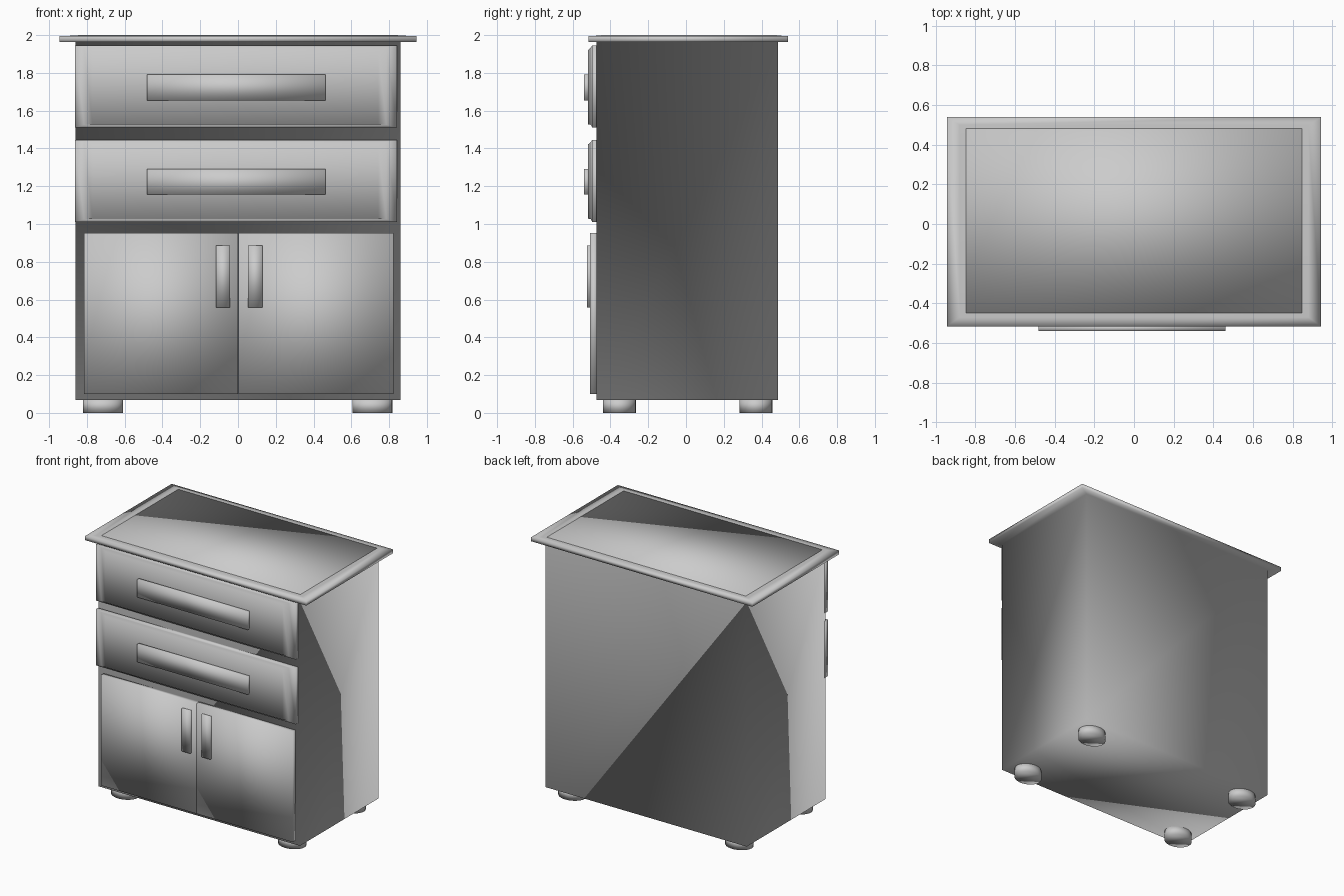
import bpy, bmesh

if "Cube" in bpy.data.objects:
    bpy.data.objects.remove(bpy.data.objects["Cube"])


def finish(name, bm):
    # fully smooth shading: the style rounds the normals across every corner
    bmesh.ops.recalc_face_normals(bm, faces=bm.faces)
    for f in bm.faces:
        f.smooth = True
    me = bpy.data.meshes.new(name)
    bm.to_mesh(me)
    bm.free()
    ob = bpy.data.objects.new(name, me)
    bpy.context.collection.objects.link(ob)
    return ob


def box(name, x, y, z):
    bm = bmesh.new()
    bmesh.ops.create_cube(bm, size=1)
    for v in bm.verts:
        for i, (lo, hi) in enumerate((x, y, z)):
            v.co[i] = lo if v.co[i] < 0 else hi
    return finish(name, bm)


def loft(name, loops):
    # bridge successive four-corner loops and cap the ends
    bm = bmesh.new()
    rings = [[bm.verts.new(c) for c in loop] for loop in loops]
    for a, b in zip(rings, rings[1:]):
        for i in range(4):
            j = (i + 1) % 4
            bm.faces.new((a[i], a[j], b[j], b[i]))
    bm.faces.new(rings[0])
    bm.faces.new(rings[-1])
    return finish(name, bm)


def front_rect(x0, x1, z0, z1, y):
    return [(x0, y, z0), (x1, y, z0), (x1, y, z1), (x0, y, z1)]


def top_rect(x, y0, y1, z):
    return [(-x, y0, z), (x, y0, z), (x, y1, z), (-x, y1, z)]


# carcass flowing into the overhanging top as one shell
loft("carcass_and_top", [top_rect(0.86, -0.473, 0.488, 0.068),
                         top_rect(0.86, -0.473, 0.488, 1.963),
                         top_rect(0.945, -0.517, 0.54, 1.963),
                         top_rect(0.945, -0.517, 0.54, 1.994),
                         top_rect(0.88, -0.47, 0.5, 1.997)])
# raised panel on the top
box("top_panel", (-0.848, 0.848), (-0.45, 0.482), (1.985, 2.0))

# drawers: back plate, chamfered raised front, wide pull
for label, z in (("lower", 1.01), ("upper", 1.51)):
    loft(label + "_drawer_front", [
        front_rect(-0.864, 0.842, z, z + 0.435, -0.46),
        front_rect(-0.864, 0.842, z, z + 0.435, -0.497),
        front_rect(-0.815, 0.785, z + 0.015, z + 0.425, -0.503),
        front_rect(-0.77, 0.742, z + 0.018, z + 0.412, -0.518)])
    box(label + "_drawer_pull", (-0.482, 0.462), (-0.541, -0.51), (z + 0.145, z + 0.282))

# doors and vertical handles
for label, x, hx in (("left", (-0.815, 0.0), (-0.116, -0.042)),
                     ("right", (0.003, 0.822), (0.053, 0.129))):
    box(label + "_door", x, (-0.508, -0.465), (0.10, 0.952))
    box(label + "_door_handle", hx, (-0.524, -0.5), (0.558, 0.887))

# round feet
for i, (x, y) in enumerate([(-0.715, -0.353), (0.711, -0.353), (-0.715, 0.37), (0.711, 0.37)]):
    bm = bmesh.new()
    bmesh.ops.create_cone(bm, cap_ends=True, segments=32, radius1=1, radius2=1, depth=1)
    bmesh.ops.scale(bm, vec=(0.106, 0.087, 0.075), verts=bm.verts)
    bmesh.ops.translate(bm, vec=(x, y, 0.0375), verts=bm.verts)
    finish("foot_%d" % (i + 1), bm)
